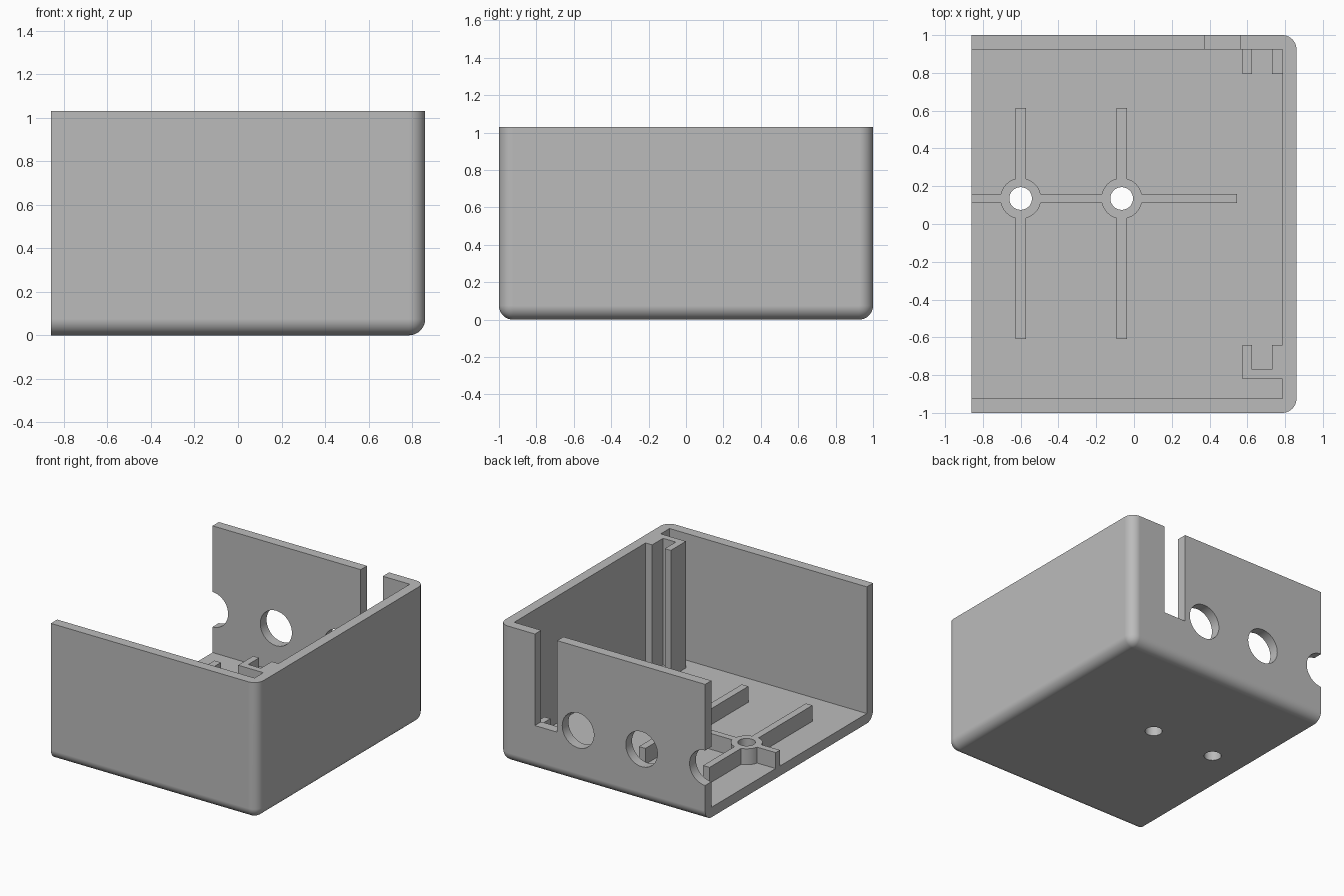
import bpy, bmesh
from mathutils import Matrix, Vector

HALF_X, HALF_Y, HEIGHT = 0.86, 1.0, 1.03
WALL = 0.075
INNER_X, INNER_Y = HALF_X - WALL, HALF_Y - WALL
RIB_TOP = 0.195
BOSS_Y = 0.135
BOSS_XS = (-0.6, -0.065)

cube = bpy.data.objects.get("Cube")
if cube:
    bpy.data.objects.remove(cube, do_unlink=True)

grey = bpy.data.materials.new("plain grey")
grey.use_nodes = True
grey.diffuse_color = (0.5, 0.5, 0.5, 1)
grey.node_tree.nodes["Principled BSDF"].inputs["Base Color"].default_value = (0.5, 0.5, 0.5, 1)


def finish(bm, name):
    bmesh.ops.recalc_face_normals(bm, faces=bm.faces)
    mesh = bpy.data.meshes.new(name)
    bm.to_mesh(mesh)
    bm.free()
    mesh.materials.append(grey)
    obj = bpy.data.objects.new(name, mesh)
    bpy.context.collection.objects.link(obj)
    return obj


def box_mesh(lo, hi):
    lo, hi = Vector(lo), Vector(hi)
    bm = bmesh.new()
    bmesh.ops.create_cube(bm, size=1)
    for v in bm.verts:
        v.co = (lo + hi) / 2 + v.co * (hi - lo)
    return bm


def box(name, lo, hi):
    return finish(box_mesh(lo, hi), name)


def cylinder(name, centre, radius, depth, axis="Z"):
    bm = bmesh.new()
    turn = Matrix.Rotation(1.5707963, 4, "X") if axis == "Y" else Matrix()
    bmesh.ops.create_cone(bm, cap_ends=True, segments=48, radius1=radius, radius2=radius,
                          depth=depth, matrix=Matrix.Translation(centre) @ turn)
    return finish(bm, name)


def activate(obj):
    bpy.ops.object.select_all(action="DESELECT")
    obj.select_set(True)
    bpy.context.view_layer.objects.active = obj


def combine(target, tool, operation):
    activate(target)
    mod = target.modifiers.new("combine", "BOOLEAN")
    mod.operation, mod.object, mod.solver = operation, tool, "EXACT"
    bpy.ops.object.modifier_apply(modifier=mod.name)
    bpy.data.objects.remove(tool, do_unlink=True)


def smooth(obj):
    activate(obj)
    bpy.ops.object.shade_smooth_by_angle()
    mod = obj.modifiers.new("even shading", "WEIGHTED_NORMAL")
    mod.keep_sharp = True


# Enclosure: rounded bottom and closed end, square rim and open end
bm = box_mesh((-HALF_X, -HALF_Y, 0), (HALF_X, HALF_Y, HEIGHT))
rounded = []
for e in bm.edges:
    mid = (e.verts[0].co + e.verts[1].co) / 2
    at_bottom = mid.z < 0.01 and mid.x > -0.5
    at_corner = mid.x > 0.5 and abs(mid.y) > 0.5 and 0.1 < mid.z < HEIGHT - 0.1
    if at_bottom or at_corner:
        rounded.append(e)
bmesh.ops.bevel(bm, geom=rounded, offset=0.075, offset_type="OFFSET", segments=10,
                profile=0.5, affect="EDGES")
enclosure = finish(bm, "enclosure")

# Hollow interior, cable slot and round ports in the back wall
combine(enclosure, box("cavity", (-2, -INNER_Y, WALL), (INNER_X, INNER_Y, 2)), "DIFFERENCE")
combine(enclosure, box("slot", (0.375, 0.86, 0.34), (0.56, 1.2, 2)), "DIFFERENCE")
for x in (0.2, -0.33, -0.862):
    combine(enclosure, cylinder("port", (x, HALF_Y, 0.4), 0.132, 0.4, "Y"), "DIFFERENCE")

# Floor ribs with screw bosses
ribs = box("floor_ribs", (-HALF_X, 0.11, WALL), (0.545, 0.16, RIB_TOP))
for x in BOSS_XS:
    combine(ribs, box("cross_rib", (x - 0.027, -0.61, WALL), (x + 0.027, 0.615, RIB_TOP)), "UNION")
    combine(ribs, cylinder("boss", (x, BOSS_Y, (WALL + RIB_TOP) / 2), 0.108, RIB_TOP - WALL), "UNION")
for part in (enclosure, ribs):
    for x in BOSS_XS:
        combine(part, cylinder("screw_hole", (x, BOSS_Y, 0.1), 0.06, 0.6), "DIFFERENCE")
    smooth(part)

# Full-height channel rail against the closed end
profile = [(0.575, -0.82), (INNER_X, -0.82), (INNER_X, -0.64), (0.73, -0.64),
           (0.73, -0.77), (0.625, -0.77), (0.625, -0.64), (0.575, -0.64)]
bm = bmesh.new()
base = bm.faces.new([bm.verts.new((x, y, WALL)) for x, y in profile])
top = bmesh.ops.extrude_face_region(bm, geom=[base])["geom"]
bmesh.ops.translate(bm, vec=(0, 0, HEIGHT - WALL),
                    verts=[g for g in top if isinstance(g, bmesh.types.BMVert)])
finish(bm, "channel_rail")

# Short support ribs beside the slot
for name, x0, x1 in (("slot_support_inner", 0.575, 0.625), ("slot_support_outer", 0.73, INNER_X)):
    box(name, (x0, 0.795, WALL), (x1, INNER_Y, 0.31))
